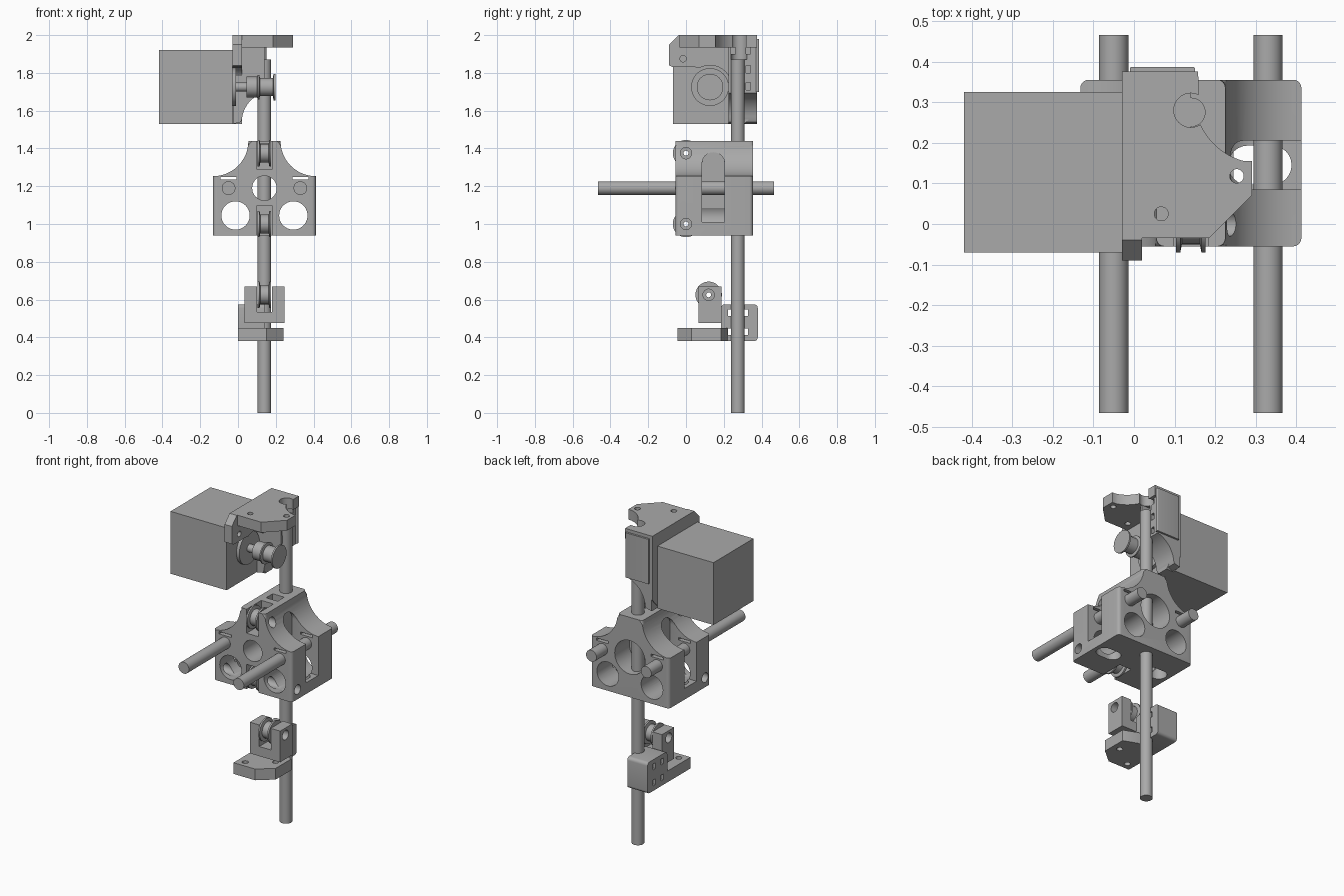
import bpy, bmesh, math
from mathutils import Vector, Matrix

if "Cube" in bpy.data.objects:
    bpy.data.objects.remove(bpy.data.objects["Cube"])

grey = bpy.data.materials.new("mid grey")
grey.use_nodes = True
grey.diffuse_color = (0.4, 0.4, 0.4, 1)
grey.node_tree.nodes["Principled BSDF"].inputs["Base Color"].default_value = (0.4, 0.4, 0.4, 1)

# Maps a profile (u, v) and a distance w along an axis to a point
PLACE = {"x": lambda u, v, w: (w, u, v),
         "y": lambda u, v, w: (u, w, v),
         "z": lambda u, v, w: (u, v, w)}


def make(name, bm):
    bmesh.ops.recalc_face_normals(bm, faces=bm.faces)
    mesh = bpy.data.meshes.new(name)
    bm.to_mesh(mesh)
    bm.free()
    mesh.materials.append(grey)
    ob = bpy.data.objects.new(name, mesh)
    bpy.context.collection.objects.link(ob)
    return ob


def prism(name, pts, axis, a, b, bevel=0, edge_dir=None):
    """Extrude a 2D outline from a to b, optionally rounding edges along one axis."""
    bm = bmesh.new()
    face = bm.faces.new([bm.verts.new(PLACE[axis](u, v, a)) for u, v in pts])
    out = bmesh.ops.extrude_face_region(bm, geom=[face])
    moved = [g for g in out["geom"] if isinstance(g, bmesh.types.BMVert)]
    bmesh.ops.translate(bm, verts=moved, vec=PLACE[axis](0, 0, b - a))
    if bevel:
        d = Vector(PLACE[edge_dir](0, 0, 1))
        edges = [e for e in bm.edges
                 if abs((e.verts[1].co - e.verts[0].co).normalized().dot(d)) > 0.99]
        bmesh.ops.bevel(bm, geom=edges, offset=bevel, segments=5, profile=0.5, affect="EDGES")
    return make(name, bm)


def rect(u0, u1, v0, v1):
    return [(u0, v0), (u1, v0), (u1, v1), (u0, v1)]


def arc(u, v, r, start, end, n=12):
    angles = [math.radians(start + (end - start) * i / n) for i in range(n + 1)]
    return [(u + r * math.cos(t), v + r * math.sin(t)) for t in angles]


def cyl(name, axis, u, v, r, a, b):
    return prism(name, arc(u, v, r, 0, 360, 40)[:-1], axis, a, b)


def lathe(name, profile, x, y, z):
    """Turn a closed (distance, radius) profile about an axis parallel to x."""
    bm = bmesh.new()
    n, rings = 40, []
    for i in range(n):
        t = 2 * math.pi * i / n
        rings.append([bm.verts.new((x + d, y + r * math.cos(t), z + r * math.sin(t)))
                      for d, r in profile])
    m = len(profile)
    for i in range(n):
        p, q = rings[i], rings[(i + 1) % n]
        for j in range(m):
            k = (j + 1) % m
            bm.faces.new((p[j], p[k], q[k], q[j]))
    return make(name, bm)


def cut(ob, cutters):
    bpy.context.view_layer.objects.active = ob
    for c in cutters:
        mod = ob.modifiers.new("cut", "BOOLEAN")
        mod.operation, mod.object, mod.solver = "DIFFERENCE", c, "EXACT"
        bpy.ops.object.modifier_apply(modifier=mod.name)
        bpy.data.objects.remove(c)
    return ob


CX, ROD_Y, ROD_R = 0.14, 0.275, 0.036
parts = []

# Smooth rods
parts.append(cyl("vertical_rod", "z", CX, ROD_Y, ROD_R, 0, 1.87))
for side, x in (("right", -0.05), ("left", 0.33)):
    parts.append(cyl(side + "_cross_rod", "y", x, 1.19, ROD_R, -0.465, 0.465))

# Carriage block with scooped shoulders
H, T = 0.272, 0.085
left = arc(CX + H, 1.44, H - T, 270, 180)
outline = [(CX - H, 0.94), (CX + H, 0.94)] + left + [(2 * CX - x, z) for x, z in reversed(left)]
body = prism("carriage", outline, "y", -0.055, 0.355, 0.02, "z")
cuts = [cyl("c", "y", CX, 1.19, 0.065, -0.1, 0.4),
        cyl("c", "y", CX, 1.19, 0.105, 0.21, 0.4),
        prism("c", rect(CX - 0.04, CX + 0.04, 0.135, 0.2), "z", 1.34, 1.5)]
for s in (-1, 1):
    x = CX + s * 0.153
    cuts.append(cyl("c", "y", x, 1.045, 0.075, -0.1, 0.4))
    # Arched side pocket, long slot in its floor and clip slots over the rod
    lo, hi = sorted((CX + s * 0.09, CX + s * 0.4))
    pocket = [(0.085, 1.01), (0.205, 1.01)] + arc(0.145, 1.32, 0.06, 0, 180)
    cuts.append(prism("c", pocket, "x", lo, hi))
    slot = arc(CX + s * 0.15, 0.145, 0.048, -90, 90)
    a, b = sorted((CX + s * 0.14, CX + s * 0.2))
    slot = arc(b, 0.145, 0.048, -90, 90) + arc(a, 0.145, 0.048, 90, 270)
    cuts.append(prism("c", slot, "z", 0.9, 1.05))
    cx = CX + s * 0.19
    cuts.append(prism("c", rect(cx - 0.042, cx + 0.042, 1.235, 1.25), "y", -0.1, 0.4))
# Idler slots and axle holes
for z0, z1, zc in ((1.29, 1.5, 1.375), (0.9, 1.095, 1.0)):
    cuts.append(prism("c", rect(CX - 0.042, CX + 0.042, z0, z1), "y", -0.1, 0.09))
    cuts.append(cyl("c", "x", 0, zc, 0.03, -0.5, 0.6))
parts.append(cut(body, cuts))

# Belt idlers
idler = [(-0.036, 0.013), (-0.036, 0.07), (-0.026, 0.07), (-0.022, 0.05),
         (0.022, 0.05), (0.026, 0.07), (0.036, 0.07), (0.036, 0.013)]
for name, y, z in (("upper", 0, 1.375), ("lower", 0, 1.0), ("end", 0.12, 0.625)):
    parts.append(lathe(name + "_idler", idler, CX, y, z))

# Lower bracket: foot plate, rod clamp and idler fork
foot = [(0, -0.045), (0.15, -0.045), (0.24, 0.03), (0.24, 0.185), (0.15, 0.22), (0, 0.22)]
foot_plate = prism("foot_plate", foot, "z", 0.38, 0.45)
parts.append(cut(foot_plate, [cyl("c", "z", x, y, 0.018, 0.3, 0.5)
                              for x, y in ((0.05, 0.0), (0.19, 0.1))]))
clamp = prism("lower_clamp", rect(0.185, 0.38, 0.38, 0.575), "x", 0, CX, 0.02, "x")
parts.append(cut(clamp, [prism("c", rect(y - 0.012, y + 0.012, z - 0.018, z + 0.018), "x", -0.1, 0.3)
                         for y in (0.235, 0.315) for z in (0.43, 0.53)]))
fork = prism("idler_fork", rect(0.035, 0.245, 0.475, 0.67), "y", 0.067, 0.187)
parts.append(cut(fork, [prism("c", rect(CX - 0.04, CX + 0.04, 0.535, 0.7), "y", 0, 0.3),
                        cyl("c", "x", 0.12, 0.625, 0.03, -0.1, 0.4)]))

# Motor with boss, shaft and drive pulley
MY, MZ = 0.127, 1.725
parts.append(prism("motor", rect(-0.07, 0.325, 1.53, 1.92), "x", -0.418, -0.03))
parts.append(cyl("motor_boss", "x", MY, MZ, 0.1, -0.03, -0.01))
parts.append(cyl("motor_shaft", "x", MY, MZ, 0.024, -0.02, 0.19))
pulley = [(0.045, 0.02), (0.045, 0.055), (0.1, 0.055), (0.105, 0.065), (0.113, 0.065),
          (0.116, 0.048), (0.185, 0.048), (0.188, 0.07), (0.198, 0.07), (0.198, 0.001), (0.18, 0.001)]
parts.append(lathe("drive_pulley", pulley, 0, MY, MZ))

# Motor mount wall, wrapping the top and back of the motor face
wall = [(-0.09, 1.84), (-0.07, 1.83), (0.05, 1.83), (0.2, 1.8), (0.24, 1.7), (0.24, 1.53),
        (0.31, 1.53), (0.375, 1.6), (0.375, 2.0), (-0.04, 2.0), (-0.09, 1.95)]
mount = prism("motor_mount", wall, "x", -0.03, 0.02)
parts.append(cut(mount, [cyl("c", "x", MY, MZ, 0.115, -0.1, 0.1),
                         cyl("c", "x", -0.015, 1.875, 0.017, -0.1, 0.1)]))

# Top plate with a scooped edge
top = [(-0.025, -0.035), (0.185, -0.035), (0.29, 0.07), (0.29, 0.155)]
top += arc(0.31, 0.31, 0.16, 255, 200) + [(0.158, 0.375), (-0.025, 0.375)]
plate = prism("top_plate", top, "z", 1.935, 2.0)
parts.append(cut(plate, [cyl("c", "z", 0.067, 0.025, 0.017, 1.9, 2.1),
                         cyl("c", "z", 0.253, 0.118, 0.017, 1.9, 2.1),
                         cyl("c", "z", CX, 0.28, 0.042, 1.9, 2.1)]))

# Upper rod clamp, sweeping down into the mount wall
sweep = [(-0.025, 2.0), (-0.025, 1.53), (0.015, 1.54)] + arc(0.18, 1.54, 0.16, 175, 105) + [(CX, 1.96), (CX, 2.0)]
upper = prism("upper_clamp", sweep, "y", 0.225, 0.375)
parts.append(cut(upper, [cyl("c", "z", CX, 0.28, 0.042, 1.87, 2.1)]
             + [prism("c", rect(y - 0.012, y + 0.012, z - 0.02, z + 0.02), "x", 0.06, 0.3)
                for y in (0.25, 0.33) for z in (1.73, 1.82, 1.92)]))
parts.append(prism("clamp_back_ridge", rect(-0.01, 0.15, 1.7, 1.98), "y", 0.37, 0.387, 0.005, "z"))

# Smooth round surfaces and keep crisp edges
bpy.ops.object.select_all(action="DESELECT")
for ob in parts:
    ob.select_set(True)
bpy.context.view_layer.objects.active = parts[0]
bpy.ops.object.shade_smooth_by_angle(angle=math.radians(30))
